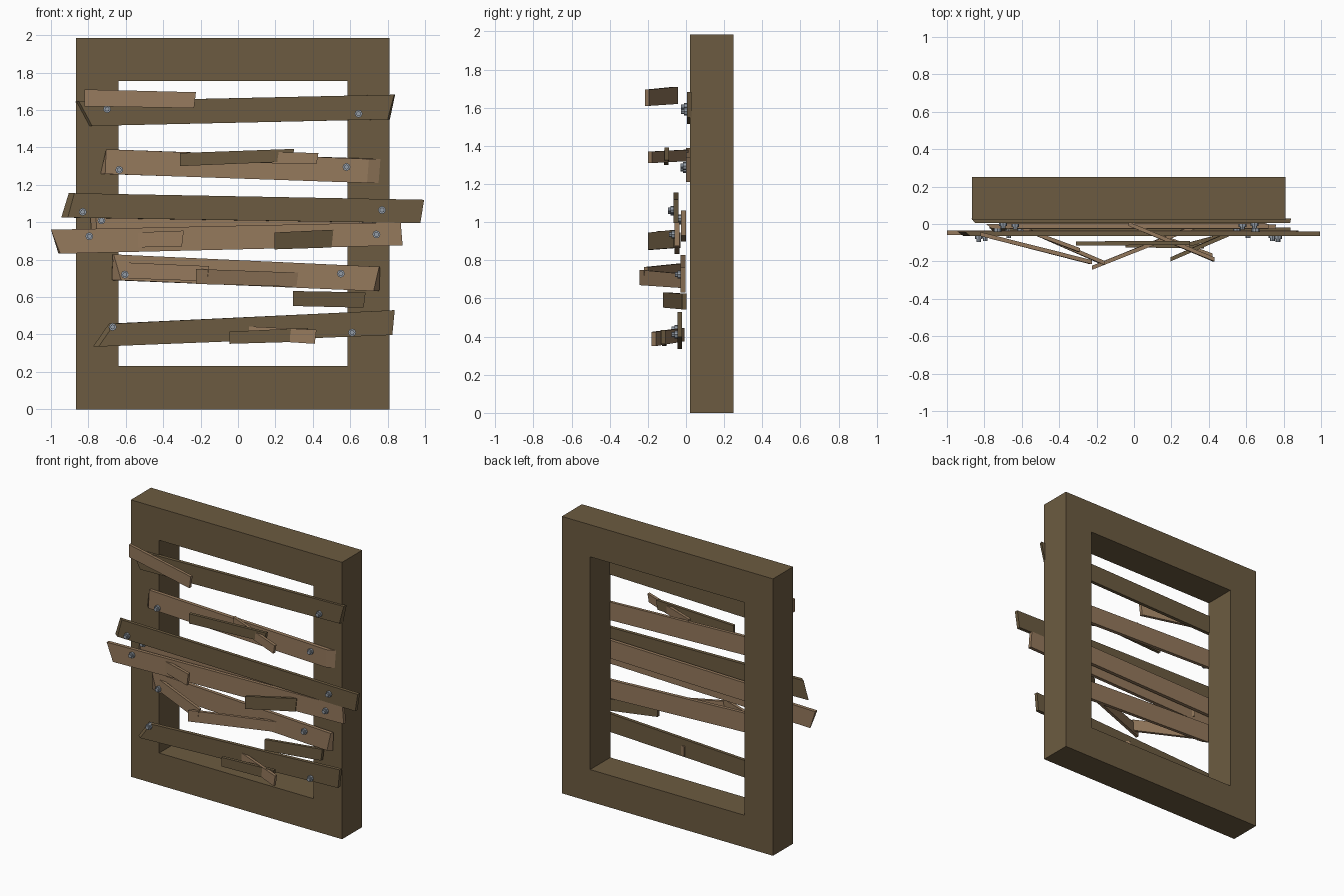
import bpy, bmesh, math
from mathutils import Matrix

if "Cube" in bpy.data.objects:
    bpy.data.objects.remove(bpy.data.objects["Cube"])


def material(name, rgb):
    m = bpy.data.materials.new(name)
    m.diffuse_color = (*rgb, 1)
    m.use_nodes = True
    m.node_tree.nodes["Principled BSDF"].inputs["Base Color"].default_value = m.diffuse_color
    return m


DARK = material("dark wood", (0.150, 0.105, 0.052))
LIGHT = material("light wood", (0.300, 0.192, 0.108))
STEEL = material("bolt steel", (0.30, 0.34, 0.39))


def finish(bm, name, mat):
    bmesh.ops.recalc_face_normals(bm, faces=bm.faces)
    me = bpy.data.meshes.new(name)
    bm.to_mesh(me)
    bm.free()
    me.materials.append(mat)
    ob = bpy.data.objects.new(name, me)
    bpy.context.collection.objects.link(ob)
    return ob


def board(name, mat, tl, bl, tr, br, yl, yr, thick=0.025, ext_l=(0, 0), ext_r=(0, 0)):
    """Board from its front corners (x, z); yl / yr are the front depths at each
    end; ext_l / ext_r lengthen the back face at (top, bottom) for raked ends."""
    bm = bmesh.new()
    front = [(tl, yl), (bl, yl), (br, yr), (tr, yr)]
    ext = [-ext_l[0], -ext_l[1], ext_r[1], ext_r[0]]
    f = [bm.verts.new((p[0], y, p[1])) for p, y in front]
    b = [bm.verts.new((p[0] + e, y + thick, p[1])) for (p, y), e in zip(front, ext)]
    bm.faces.new(f)
    bm.faces.new(b[::-1])
    for i in range(4):
        j = (i + 1) % 4
        bm.faces.new((f[i], b[i], b[j], f[j]))
    return finish(bm, name, mat)


# window frame: outer and inner rectangles bridged into one solid ring
bm = bmesh.new()
rings = []
for y in (0.022, 0.25):
    for x0, x1, z0, z1 in ((-0.865, 0.81, 0, 1.985), (-0.64, 0.585, 0.23, 1.755)):
        rings.append([bm.verts.new((x, y, z)) for x, z in
                      ((x0, z0), (x1, z0), (x1, z1), (x0, z1))])
for a, b in ((0, 1), (2, 3), (0, 2), (1, 3)):
    for i in range(4):
        j = (i + 1) % 4
        bm.faces.new((rings[a][i], rings[a][j], rings[b][j], rings[b][i]))
finish(bm, "window_frame", DARK)

# long planks nailed across the opening
board("plank_top", DARK, (-0.85, 1.645), (-0.78, 1.515), (0.835, 1.682), (0.80, 1.55),
      0.005, 0.005, ext_l=(0.02, 0.02), ext_r=(0.005, 0.012))
board("plank_upper", LIGHT, (-0.705, 1.39), (-0.71, 1.258), (0.70, 1.338), (0.69, 1.21),
      0.0, 0.0, ext_l=(0.0, 0.025), ext_r=(0.07, 0.07))
board("plank_crossing_dark", DARK, (-0.875, 1.155), (-0.91, 1.025), (0.995, 1.12), (0.975, 0.995),
      -0.065, -0.065, ext_l=(0.03, 0.035))
board("plank_crossing_light", LIGHT, (-1.0, 0.96), (-0.95, 0.832), (0.87, 1.0), (0.88, 0.876),
      -0.06, -0.06, ext_l=(0.0, 0.01))
board("plank_hidden", LIGHT, (-0.76, 1.03), (-0.75, 0.90), (0.72, 1.06), (0.72, 0.93),
      -0.025, -0.025, ext_l=(0.03, 0.03))
board("plank_lower", LIGHT, (-0.665, 0.828), (-0.625, 0.69), (0.755, 0.762), (0.725, 0.632),
      -0.028, -0.028, ext_l=(0.005, 0.05), ext_r=(0.005, 0.03))
board("plank_bottom", DARK, (-0.66, 0.458), (-0.745, 0.335), (0.838, 0.53), (0.825, 0.397),
      -0.045, -0.045, ext_l=(0.03, 0.03))

# short broken pieces standing off the planks: left x, top z, bottom z, y, then right
PIECES = [
    ("broken_piece_top", LIGHT, (-0.82, 1.71, 1.62, -0.065), (-0.235, 1.695, 1.61, -0.215)),
    ("broken_piece_upper_front", DARK, (-0.31, 1.37, 1.30, -0.115), (0.29, 1.392, 1.325, -0.112)),
    ("broken_piece_upper_back", LIGHT, (-0.03, 1.38, 1.32, -0.01), (0.42, 1.37, 1.31, -0.20)),
    ("broken_piece_middle_left", LIGHT, (-0.56, 0.945, 0.865, -0.05), (-0.30, 0.955, 0.87, -0.15)),
    ("broken_piece_middle_right", DARK, (0.195, 0.945, 0.855, -0.20), (0.50, 0.96, 0.865, -0.065)),
    ("broken_piece_lower_left", LIGHT, (-0.61, 0.785, 0.70, -0.025), (-0.165, 0.765, 0.685, -0.22)),
    ("broken_piece_lower_front", LIGHT, (-0.225, 0.75, 0.67, -0.245), (0.32, 0.73, 0.655, -0.025)),
    ("broken_piece_lower_right", DARK, (0.295, 0.632, 0.552, -0.12), (0.672, 0.625, 0.543, -0.02)),
    ("broken_piece_bottom_front", DARK, (-0.045, 0.415, 0.35, -0.125), (0.365, 0.435, 0.362, -0.13)),
    ("broken_piece_bottom_back", LIGHT, (0.02, 0.445, 0.375, -0.03), (0.41, 0.425, 0.35, -0.18)),
]
for name, mat, (x0, t0, b0, y0), (x1, t1, b1, y1) in PIECES:
    board(name, mat, (x0, t0), (x0, b0), (x1 + 0.01, t1), (x1, b1), y0, y1, 0.022)

# stepped bolts: hex head with a narrower tip, x, z and plank front depth
BOLTS = [(-0.70, 1.605, 0.005), (0.645, 1.58, 0.005), (-0.635, 1.28, 0), (0.58, 1.295, 0),
         (-0.83, 1.055, -0.065), (0.77, 1.065, -0.065), (-0.73, 1.01, -0.025),
         (0.65, 1.02, -0.025), (-0.795, 0.925, -0.06), (0.74, 0.935, -0.06),
         (-0.605, 0.72, -0.028), (0.55, 0.725, -0.028), (-0.67, 0.44, -0.045),
         (0.61, 0.41, -0.045)]
for n, (x, z, y) in enumerate(BOLTS, 1):
    bm = bmesh.new()
    for radius, y0, y1 in ((0.021, y + 0.015, y - 0.016), (0.013, y, y - 0.03)):
        bmesh.ops.create_cone(bm, cap_ends=True, segments=8, radius1=radius, radius2=radius,
                              depth=y0 - y1,
                              matrix=Matrix.Translation((x, (y0 + y1) / 2, z))
                              @ Matrix.Rotation(math.pi / 2, 4, 'X'))
    finish(bm, f"bolt_{n}", STEEL)
